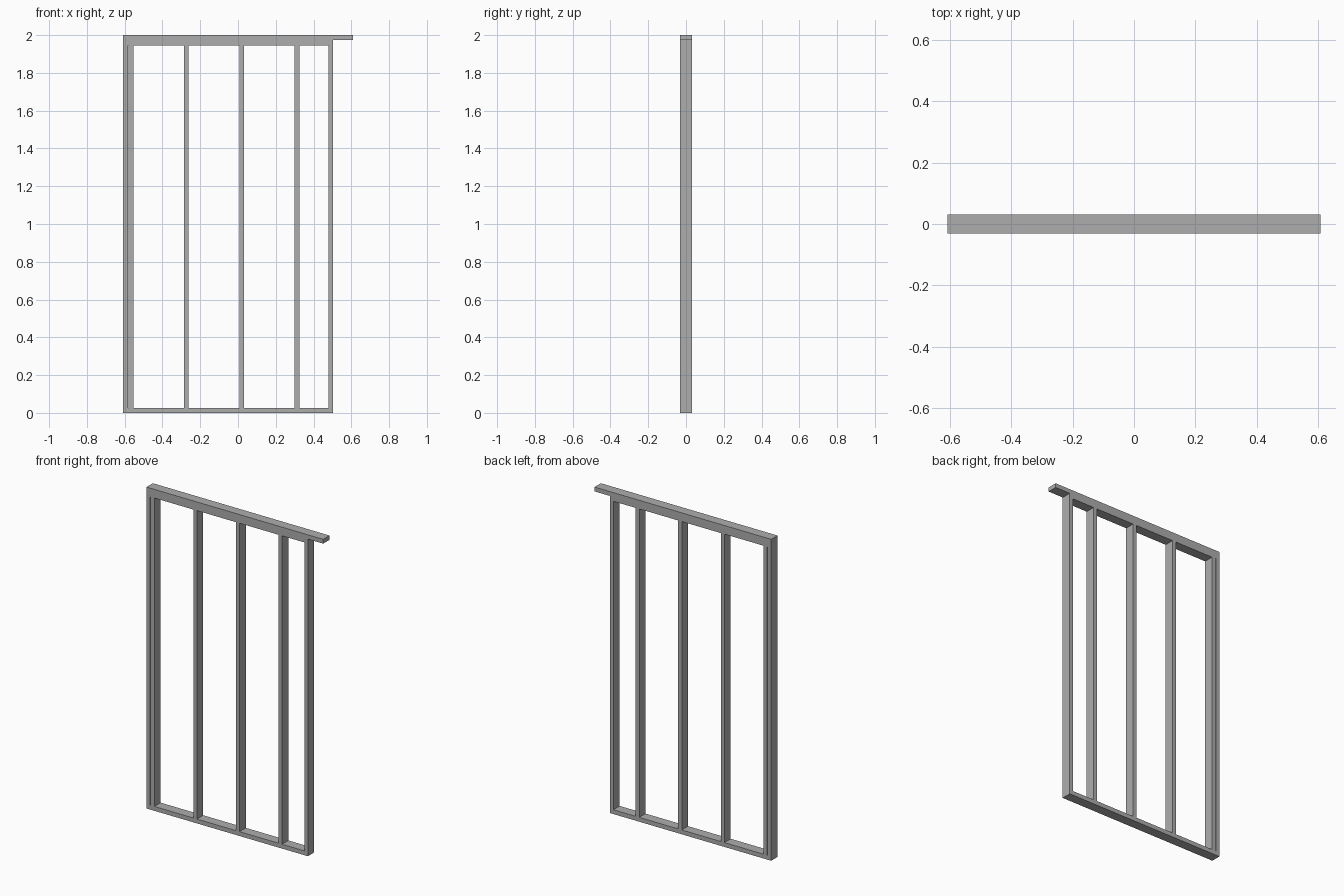
import bpy

cube = bpy.data.objects.get("Cube")
if cube:
    bpy.data.objects.remove(cube, do_unlink=True)

DEPTH = 0.062     # wall thickness in y
PLATE = 0.027     # plate height
STUD = 0.025      # stud width
LEFT, RIGHT, END = -0.608, 0.503, 0.608
TOP = 2.0

grey = bpy.data.materials.new("timber_grey")
grey.use_nodes = True
color = (0.42, 0.42, 0.42, 1)
grey.diffuse_color = color
grey.node_tree.nodes["Principled BSDF"].inputs["Base Color"].default_value = color


def board(name, x0, x1, z0, z1):
    """Square-edged board spanning the wall depth."""
    bpy.ops.mesh.primitive_cube_add(size=1, location=((x0 + x1) / 2, 0, (z0 + z1) / 2))
    ob = bpy.context.object
    ob.name = name
    ob.scale = (x1 - x0, DEPTH, z1 - z0)
    bpy.ops.object.transform_apply(location=False, rotation=False, scale=True)
    ob.data.materials.append(grey)


# Horizontal plates, the upper one overhanging to the side
board("bottom_plate", LEFT, RIGHT, 0, PLATE)
board("lower_top_plate", LEFT, RIGHT, TOP - 2 * PLATE, TOP - PLATE)
board("upper_top_plate", LEFT, END, TOP - PLATE, TOP)

# End studs, then the evenly spaced row of studs
stud_starts = {"right_end_stud": LEFT, "left_end_stud": RIGHT - STUD}
for i in range(4):
    stud_starts[f"stud_{i + 1}"] = -0.579 + 0.293 * i
for name, x in stud_starts.items():
    board(name, x, x + STUD, PLATE, TOP - 2 * PLATE)
